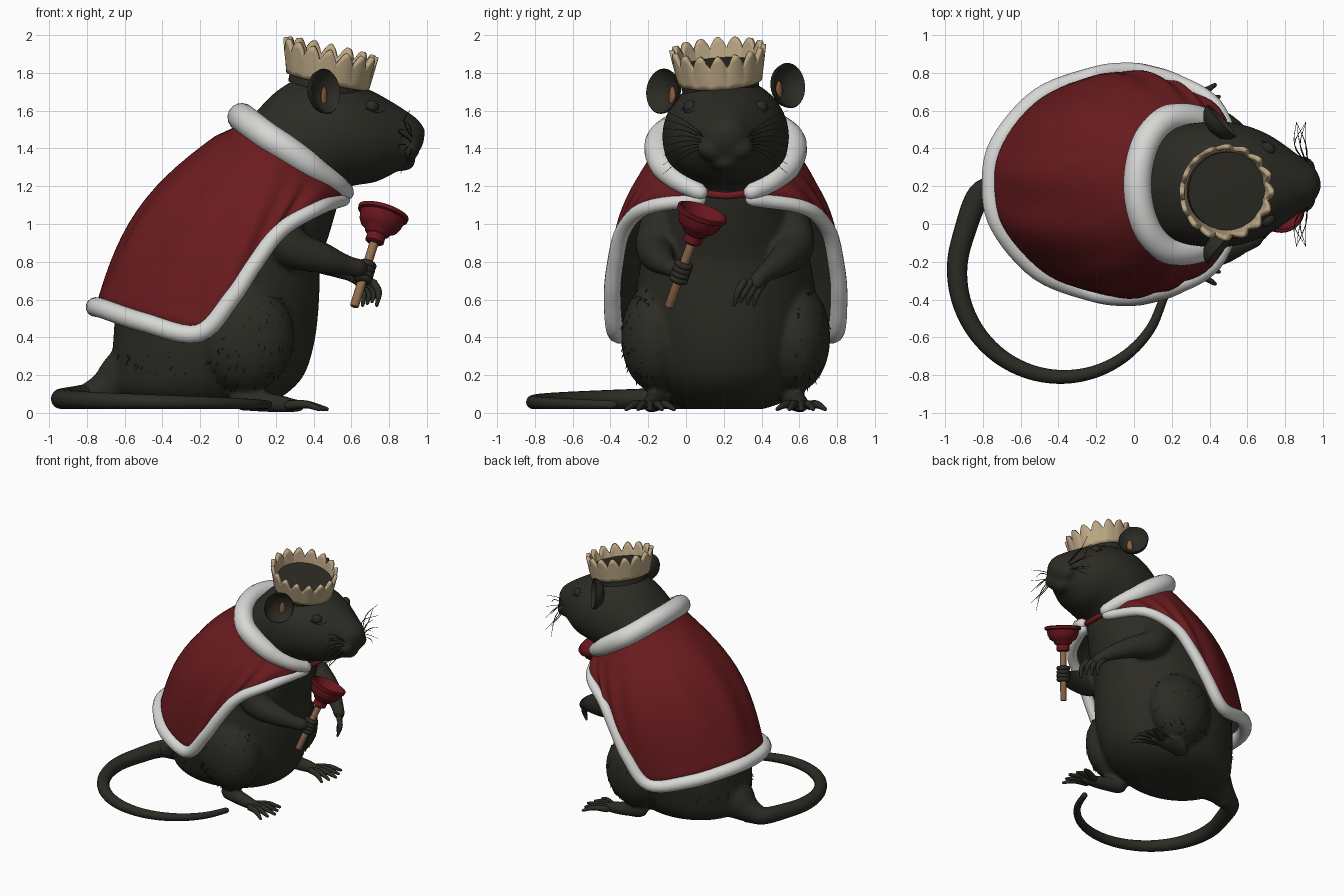
import bpy, bmesh, random
from math import sin, cos, pi, radians
from mathutils import Vector, Matrix

random.seed(4)
if "Cube" in bpy.data.objects:
    bpy.data.objects.remove(bpy.data.objects["Cube"])
MID = 0.21  # the animal's plane of symmetry in y


def material(name, rgb):
    m = bpy.data.materials.new(name)
    m.use_nodes = True
    m.diffuse_color = (*rgb, 1)
    m.node_tree.nodes["Principled BSDF"].inputs["Base Color"].default_value = (*rgb, 1)
    return m


FUR = material("dark fur", (.025, .024, .018))
RED = material("red cloth", (.145, .011, .013))
RUBBER = material("red rubber", (.145, .008, .013))
WHITE = material("white trim", (.68, .68, .67))
GOLD = material("pale gold", (.5, .385, .23))
WOOD = material("wood", (.31, .16, .08))
EAR = material("inner ear", (.25, .11, .05))


def finish(name, bm, mat):
    bmesh.ops.recalc_face_normals(bm, faces=bm.faces)
    me = bpy.data.meshes.new(name)
    bm.to_mesh(me)
    bm.free()
    me.materials.append(mat)
    ob = bpy.data.objects.new(name, me)
    bpy.context.collection.objects.link(ob)
    return ob


def skin(name, rows, mat, cyclic=True, caps=True):
    """Join rows of points with quads."""
    bm = bmesh.new()
    rows = [[bm.verts.new(p) for p in row] for row in rows]
    n = len(rows[0])
    for a, b in zip(rows, rows[1:]):
        for i in range(n if cyclic else n - 1):
            j = (i + 1) % n
            bm.faces.new((a[i], a[j], b[j], b[i]))
    if caps:
        bm.faces.new(rows[0])
        bm.faces.new(rows[-1])
    return finish(name, bm, mat)


def spline(pts, n=6):
    """Catmull-Rom through points of any dimension."""
    p = [Vector(q) for q in pts]
    p = [p[0] * 2 - p[1]] + p + [p[-1] * 2 - p[-2]]
    out = []
    for a, b, c, d in zip(p, p[1:], p[2:], p[3:]):
        for k in range(n):
            t = k / n
            out.append((b * 2 + (c - a) * t + (a * 2 - b * 5 + c * 4 - d) * t ** 2
                        + (b * 3 - a - c * 3 + d) * t ** 3) / 2)
    return out + [p[-2]]


def ellipse(c, u, v, n):
    return [Vector(c) + Vector(u) * cos(2 * pi * i / n) + Vector(v) * sin(2 * pi * i / n)
            for i in range(n)]


def tube(name, pts, mat, sides=12, n=6):
    """Round-ended tube through (x, y, z, radius) points."""
    path = spline(pts, n)
    pos, rad = [q.xyz for q in path], [max(q.w, .001) for q in path]
    tan = [(pos[min(i + 1, len(pos) - 1)] - pos[max(i - 1, 0)]).normalized() for i in range(len(pos))]
    rings = [(pos[0] - tan[0] * rad[0] * k, tan[0], rad[0] * s) for k, s in ((.95, .3), (.7, .7))]
    rings += list(zip(pos, tan, rad))
    rings += [(pos[-1] + tan[-1] * rad[-1] * k, tan[-1], rad[-1] * s) for k, s in ((.7, .7), (.95, .3))]
    u = tan[0].orthogonal()
    rows = []
    for c, t, r in rings:
        u = (u - t * u.dot(t)).normalized()
        rows.append(ellipse(c, u * r, t.cross(u) * r, sides))
    return skin(name, rows, mat)


def ball(name, c, r, mat, turn=0, seg=24):
    bm = bmesh.new()
    m = Matrix.Translation(c) @ Matrix.Rotation(turn, 4, 'Z') @ Matrix.Diagonal((*r, 1))
    bmesh.ops.create_uvsphere(bm, u_segments=seg, v_segments=seg // 2, radius=1, matrix=m)
    return finish(name, bm, mat)


def lathe(name, profile, matrix, mat, n=32, squash=1):
    rows = [[matrix @ p for p in ellipse((0, 0, h), (r, 0, 0), (0, r * squash, 0), n)] for r, h in profile]
    return skin(name, rows, mat)


def aim(c, axis):
    return Matrix.Translation(c) @ Vector(axis).to_track_quat('Z', 'Y').to_matrix().to_4x4()


# Body: height, back, front, half width
torso = [(.02, -.4, .05, .2), (.06, -.58, .18, .31), (.12, -.66, .28, .38), (.22, -.67, .36, .43),
         (.4, -.66, .41, .47), (.6, -.64, .43, .48), (.8, -.57, .44, .45), (1, -.46, .5, .41),
         (1.2, -.3, .54, .35), (1.4, -.1, .47, .3), (1.5, .05, .4, .2)]
parts = [skin("body", [ellipse(((a + b) / 2, MID, z), ((b - a) / 2, 0, 0), (0, w, 0), 40)
                       for z, a, b, w in spline(torso, 4)], FUR)]
# Head: x, bottom, top, half width
skull = [(-.02, 1.25, 1.48, .12), (.1, 1.15, 1.6, .26), (.2, 1.12, 1.7, .3), (.32, 1.12, 1.77, .325),
         (.46, 1.15, 1.78, .335), (.6, 1.2, 1.75, .31), (.72, 1.22, 1.7, .26), (.81, 1.26, 1.65, .2),
         (.89, 1.31, 1.6, .14), (.95, 1.37, 1.555, .095), (.985, 1.43, 1.51, .04)]
parts.append(skin("head", [ellipse((x, MID, (a + b) / 2), (0, w, 0), (0, 0, (b - a) / 2), 40)
                           for x, a, b, w in spline(skull, 4)], FUR))
parts.append(ball("chin", (.87, MID, 1.33), (.07, .08, .05), FUR))
parts.append(ball("nose", (.965, MID, 1.485), (.028, .04, .03), FUR))
parts.append(tube("tail_root", [(-.42, MID, .26, .22), (-.6, .2, .18, .16), (-.71, .19, .12, .1),
                                (-.82, .16, .08, .065)], FUR))

for s, side in ((-1, "right"), (1, "left")):
    parts.append(ball("muzzle_pad", (.9, MID + s * .065, 1.4), (.065, .085, .065), FUR))
    parts.append(ball("thigh", (.04, MID + s * .37, .4), (.26, .185, .29), FUR))
    parts.append(tube("foot", [(.02, MID + s * .36, .07, .06), (.2, MID + s * .39, .05, .05),
                               (.32, MID + s * .4, .035, .035)], FUR))
    for i in range(5):
        k = (i - 2) * .042
        y = MID + s * .4 + k
        tube(side + "_toe", [(.27, y - k * .5, .04, .025), (.36, y, .045, .021),
                             (.47 - abs(k) * .5, y + k * .5, .02, .011)], FUR, 8, 3)
    # Closed eyes with a lid crease
    ball(side + "_eye", (.71, MID + s * .19, 1.62), (.04, .03, .035), FUR, -s * .6)
    tube(side + "_eyelid", [(.68, MID + s * .228, 1.612, .005), (.735, MID + s * .203, 1.59, .006),
                            (.775, MID + s * .16, 1.6, .005)], FUR, 6)
    # Ears: shallow bowls facing forward and outward
    ear = aim((.44, MID + s * .315, 1.715 + s * .015), (.72, s * .65, .1))
    lathe(side + "_ear", [(.01, -.05), (.07, -.035), (.105, 0), (.114, .03), (.11, .036), (.093, .015),
                          (.06, -.012), (.01, -.025)], ear, FUR, 28, 1.06)
    ball(side + "_inner_ear", ear @ Vector((-s * .035, -.025, -.012)), (.01, .022, .055), EAR, s * .73, 16)
    # Whiskers
    for i in range(8):
        a = -.6 + i * .2
        tube(side + "_whisker", [(.92, MID + s * .1, 1.43 + a * .03, .003),
                                 (.91 - i % 3 * .03, MID + s * .21, 1.44 + a * .13, .003),
                                 (.86 + i % 2 * .05, MID + s * .33, 1.41 + a * .24, .001)], FUR, 4, 4)

# Arms
parts.append(tube("right_arm", [(.2, -.11, 1.02, .13), (.28, -.16, .88, .11), (.46, -.14, .815, .08),
                                (.58, -.1, .78, .055), (.64, -.075, .765, .052)], FUR))
parts.append(tube("left_arm", [(.2, .53, 1.02, .13), (.3, .57, .88, .11), (.48, .51, .805, .08),
                               (.61, .42, .74, .052), (.67, .37, .69, .045)], FUR))
for i in range(4):
    x = .64 + i * .025
    y = .41 - i * .035
    tube("left_finger", [(x, y, .69, .022), (x + .03, y - .03, .64, .018),
                         (x + .02, y - .05, .57 + i % 3 * .01, .009)], FUR, 8, 4)

# Merge the body masses into one soft surface
bpy.ops.object.select_all(action='DESELECT')
for ob in parts:
    ob.select_set(True)
bpy.context.view_layer.objects.active = parts[0]
bpy.ops.object.join()
remesh = parts[0].modifiers.new("blend", 'REMESH')
remesh.mode = 'VOXEL'
remesh.voxel_size = .017
remesh.use_smooth_shade = True
soften = parts[0].modifiers.new("soften", 'SMOOTH')
soften.iterations = 5

# Tail sweeping round on the ground
tail = [(-.7, .19, .1, .08), (-.82, .15, .085, .065)]
for i in range(11):
    a = radians(158 + i * 18.8)
    tail.append((-.38 + .557 * cos(a), -.25 + .56 * sin(a), .078 - .0035 * i, .058 - .0036 * i))
tube("tail", tail, FUR, 16)

# Fur tufts on the thighs, rump and neck
bm = bmesh.new()
for i in range(330):
    d = Vector((random.uniform(-1, 1), random.uniform(-1, 1), random.uniform(-1, .9))).normalized()
    s = random.choice((-1, 1))
    if i < 150:
        d.y = abs(d.y) * s
        c = Vector((.04 + d.x * .25, MID + s * .37 + d.y * .18, .4 + d.z * .28))
    elif i < 270:
        d.x = -abs(d.x)
        c = Vector((-.15 + d.x * .51, MID + d.y * .44, .28 + d.z * .2))
    else:
        c = Vector((.34 + d.x * .14, MID + d.y * .31, 1.46 + abs(d.z) * .26))
    lean = d * .5 + Vector((-.35, 0, -.7))
    bmesh.ops.create_cone(bm, segments=4, radius1=.011, radius2=.001, depth=.05, cap_ends=True,
                          matrix=aim(c, lean))
finish("fur_tufts", bm, FUR)

# Cape: matching half outlines of collar and hem, centre front to centre back
collar = [(.57, .14, 1.17), (.51, .24, 1.22), (.42, .31, 1.28), (.35, .34, 1.33), (.25, .355, 1.4),
          (.16, .335, 1.46), (.08, .25, 1.52), (.035, .13, 1.555), (.02, 0, 1.565)]
hem = [(.56, .14, 1.13), (.43, .42, 1.085), (.23, .54, .97), (.09, .585, .79), (-.03, .6, .61),
       (-.21, .575, .42), (-.5, .46, .48), (-.71, .22, .55), (-.755, 0, .56)]


def both_sides(half):
    full = [(x, MID - y, z) for x, y, z in half]
    return full + [(x, MID + y, z) for x, y, z in half[-2::-1]]


top, bottom = spline(both_sides(collar), 6), spline(both_sides(hem), 6)
rows = []
for k in range(17):
    v = k / 16
    row = []
    for i, (a, b) in enumerate(zip(top, bottom)):
        p = a.lerp(b, v)
        out = Vector((p.x + .05, p.y - MID, 0)).normalized() + Vector((0, 0, .6))
        fold = .015 * sin(i * .8) * v
        row.append(p + out * sin(pi * v) * ((b - a).length * .09 + fold))
    rows.append(row)
cape = skin("cape", rows, RED, cyclic=False, caps=False)
if sum(f.normal.z * f.area for f in cape.data.polygons) < 0:
    cape.data.flip_normals()
cape.data.materials.append(FUR)
lining = cape.modifiers.new("lining", 'SOLIDIFY')
lining.thickness = .012
lining.material_offset = 1
tube("cape_collar", [(*p, .046 + .03 * min(1, (.57 - p[0]) * 4)) for p in both_sides(collar)], WHITE, 16)
tube("cape_hem", [(*p, .036 + .016 * min(1, abs(p[0] - .55))) for p in both_sides(hem)], WHITE, 14)
tube("cape_cord", [(.55, MID - .15, 1.17, .02), (.575, MID, 1.15, .02), (.55, MID + .15, 1.17, .02)], RED)

# Crown: fluted ring with rounded points, over a dark cap
place = (Matrix.Translation((.475, .18, 1.755)) @ Matrix.Rotation(radians(12), 4, 'Y')
         @ Matrix.Rotation(radians(4), 4, 'X'))
rows = []
for k in range(7):
    t = k / 6
    row = []
    for i in range(160):
        a = 2 * pi * i / 160
        tooth = abs(cos(8 * a))
        r = .224 + .02 * t + .014 * t * tooth
        row.append(place @ Vector((r * cos(a) - .02 * t, r * sin(a), t * (.115 + .065 * tooth))))
    rows.append(row)
crown = skin("crown", rows, GOLD, caps=False)
crown.modifiers.new("wall", 'SOLIDIFY').thickness = .026
lathe("crown_cap", [(.205, -.04), (.208, .085), (.01, .087)], place, FUR)

# Plunger held in the right hand
AXIS = Vector((.28, .32, .9)).normalized()
BASE = Vector((.725, .035, .915))
stick_low = BASE - AXIS * .39
lathe("plunger_handle", [(.02, 0), (.024, .006), (.024, .4)], aim(stick_low, AXIS), WOOD, 16)
lathe("plunger_cup", [(.035, -.02), (.05, -.01), (.05, .03), (.065, .038), (.07, .055), (.098, .072), (.114, .1),
                      (.122, .14), (.136, .146), (.138, .165), (.125, .17), (.112, .15), (.08, .11),
                      (.01, .09)], aim(BASE, AXIS), RUBBER)
ball("right_palm", BASE - AXIS * .185 - Vector((.025, .02, 0)), (.048, .048, .058), FUR)
for i in range(4):
    grip = aim(BASE - AXIS * (.145 + i * .028), AXIS)
    loop = [grip @ p for p in ellipse((0, 0, 0), (.034, 0, 0), (0, .034, 0), 10)]
    tube("right_finger", [(*p, .018) for p in loop + loop[:1]], FUR, 8, 2)

# Smooth shading with crisp edges
bpy.ops.object.select_all(action='DESELECT')
for ob in bpy.context.collection.objects:
    if ob.type == 'MESH':
        ob.select_set(True)
        bpy.context.view_layer.objects.active = ob
bpy.ops.object.shade_smooth_by_angle(angle=radians(50))
